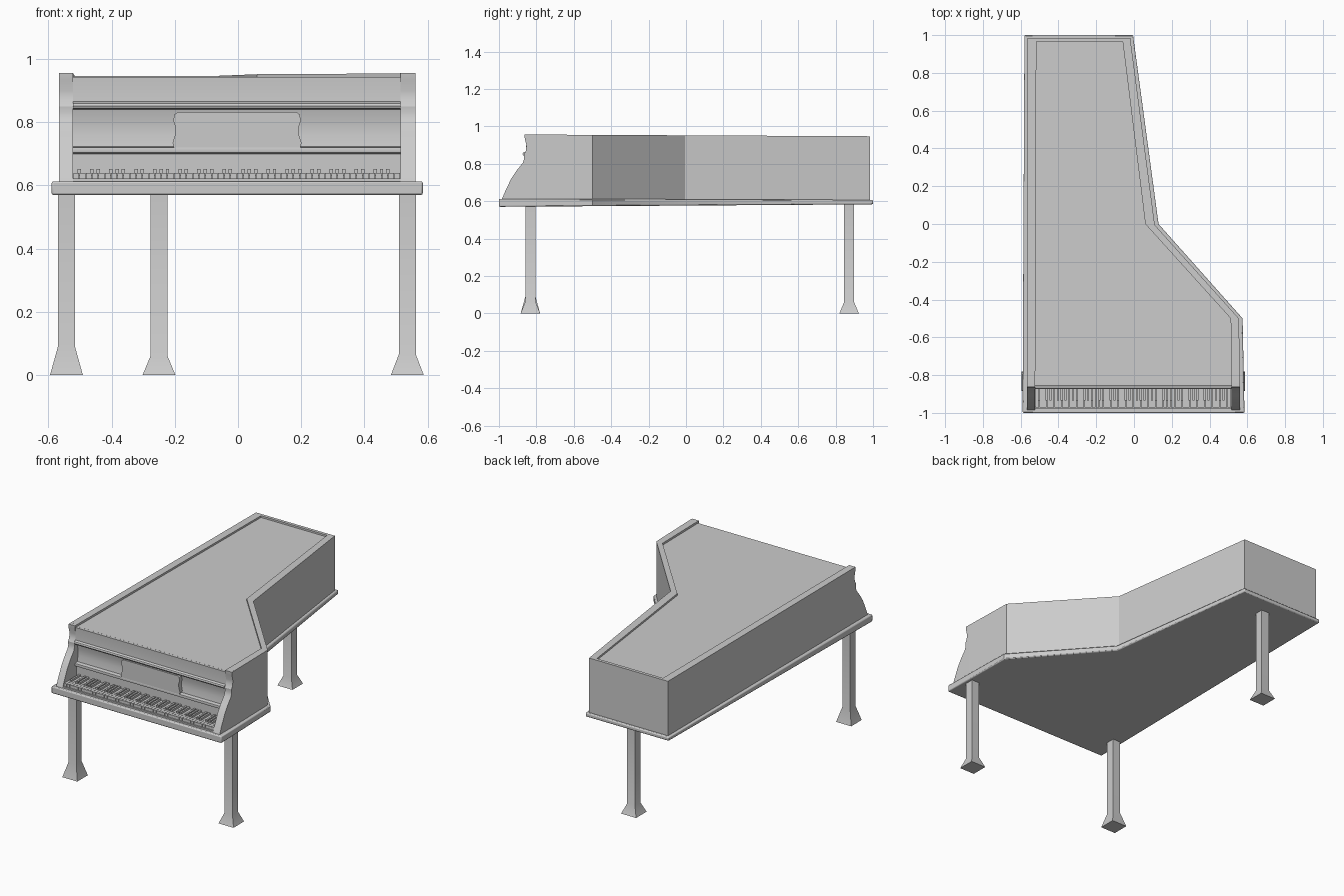
import bpy, bmesh
from mathutils import Vector

if "Cube" in bpy.data.objects:
    bpy.data.objects.remove(bpy.data.objects["Cube"])


def finish(bm, name, bevel=0.0, segs=2):
    bmesh.ops.recalc_face_normals(bm, faces=bm.faces)
    me = bpy.data.meshes.new(name)
    bm.to_mesh(me)
    bm.free()
    ob = bpy.data.objects.new(name, me)
    bpy.context.collection.objects.link(ob)
    if bevel:
        m = ob.modifiers.new("soft_edges", 'BEVEL')
        m.width = bevel
        m.segments = segs
        m.limit_method = 'ANGLE'
        m.angle_limit = 0.9
    bpy.ops.object.select_all(action='DESELECT')
    bpy.context.view_layer.objects.active = ob
    ob.select_set(True)
    bpy.ops.object.shade_smooth_by_angle(angle=0.6)
    return ob


def loft(name, lower, upper, bevel=0.0, segs=2):
    """Solid between two matching outlines."""
    bm = bmesh.new()
    a = [bm.verts.new(p) for p in lower]
    b = [bm.verts.new(p) for p in upper]
    n = len(a)
    bm.faces.new(a[::-1])
    bm.faces.new(b)
    for i in range(n):
        bm.faces.new((a[i], a[(i + 1) % n], b[(i + 1) % n], b[i]))
    return finish(bm, name, bevel, segs)


def plan(name, pts, zlow, zhigh, bevel=0.0):
    """Plan outline with sloping bottom and top; z given as (front, back)."""
    def at(z, y):
        return z[0] + (z[1] - z[0]) * (y + 1) / 2
    return loft(name, [(x, y, at(zlow, y)) for x, y in pts],
                [(x, y, at(zhigh, y)) for x, y in pts], bevel)


def side_profile(name, pts, x0, x1, bevel=0.0):
    return loft(name, [(x0, y, z) for y, z in pts],
                [(x1, y, z) for y, z in pts], bevel)


def add_box(bm, x0, x1, y0, y1, z0, z1):
    vs = bmesh.ops.create_cube(bm, size=1)['verts']
    for v in vs:
        v.co = Vector(((x0 + x1) / 2 + v.co.x * (x1 - x0),
                       (y0 + y1) / 2 + v.co.y * (y1 - y0),
                       (z0 + z1) / 2 + v.co.z * (z1 - z0)))


# Base slab
plan("base_slab", [(-0.59, -1), (0.585, -1), (0.575, -0.5), (0.13, 0),
                   (-0.005, 1), (-0.58, 1)], (0.57, 0.583), (0.613, 0.607), 0.006)

# Case walls around the bent side, tail and straight side
outer = [(0.562, -0.84), (0.555, -0.5), (0.11, -0.005), (-0.02, 0.985),
         (-0.565, 0.985), (-0.567, -0.84)]
inner = [(0.515, -0.84), (0.512, -0.5), (0.06, 0), (-0.06, 0.965),
         (-0.517, 0.965), (-0.523, -0.84)]
plan("case_walls", outer + inner[::-1], (0.60, 0.60), (0.957, 0.947))

# Lid, slightly recessed inside the walls
plan("lid", inner, (0.92, 0.912), (0.944, 0.936))

# Curved cheeks at both ends of the keyboard
cheek = [(-0.84, 0.60), (-0.985, 0.61), (-0.968, 0.65), (-0.935, 0.72), (-0.905, 0.765),
         (-0.872, 0.805), (-0.865, 0.83), (-0.867, 0.85), (-0.856, 0.87),
         (-0.853, 0.90), (-0.862, 0.935), (-0.863, 0.956), (-0.84, 0.956)]
side_profile("left_cheek", cheek, -0.567, -0.523)
side_profile("right_cheek", cheek, 0.515, 0.562)

# Front panel with rails, hollow and moulding
front = [(-0.845, 0.62), (-0.845, 0.70), (-0.86, 0.704), (-0.862, 0.712), (-0.86, 0.72),
         (-0.838, 0.724), (-0.832, 0.76), (-0.832, 0.80), (-0.842, 0.84),
         (-0.870, 0.844), (-0.874, 0.852), (-0.870, 0.86), (-0.856, 0.865),
         (-0.854, 0.90), (-0.856, 0.943), (-0.82, 0.943), (-0.80, 0.62)]
side_profile("front_panel", front, -0.523, 0.515)

# Music desk with wavy ends
edge = [(0.200, 0.72), (0.204, 0.735), (0.196, 0.76), (0.195, 0.785),
        (0.202, 0.805), (0.198, 0.825), (0.188, 0.832)]
desk = edge + [(-x, z) for x, z in edge[::-1]]
loft("music_desk", [(x - 0.003, -0.860, z) for x, z in desk],
     [(x - 0.003, -0.830, z) for x, z in desk])

# Keyboard bed
bm = bmesh.new()
add_box(bm, -0.523, 0.515, -0.98, -0.82, 0.60, 0.622)
finish(bm, "key_bed")

# White and black keys
count, left = 52, -0.522
step = 1.036 / count
white, black = bmesh.new(), bmesh.new()
for i in range(count):
    x = left + i * step
    add_box(white, x + 0.0008, x + step - 0.0008, -0.972, -0.84, 0.618, 0.640)
    if i % 7 not in (1, 4) and i < count - 1:
        add_box(black, x + step - 0.0055, x + step + 0.0055, -0.935, -0.84, 0.63, 0.652)
finish(white, "white_keys")
finish(black, "black_keys")


# Square legs with flared feet
def leg(name, x, y, foot_height):
    bm = bmesh.new()
    rings = []
    for r, z in ((0.052, 0), (0.027, foot_height), (0.027, 0.59)):
        rings.append([bm.verts.new((x + sx * r, y + sy * r, z))
                      for sx, sy in ((-1, -1), (1, -1), (1, 1), (-1, 1))])
    bm.faces.new(rings[0][::-1])
    bm.faces.new(rings[-1])
    for a, b in zip(rings, rings[1:]):
        for i in range(4):
            j = (i + 1) % 4
            bm.faces.new((a[i], a[j], b[j], b[i]))
    finish(bm, name)


leg("front_left_leg", -0.543, -0.832, 0.09)
leg("front_right_leg", 0.536, -0.832, 0.065)
leg("back_leg", -0.25, 0.872, 0.06)
